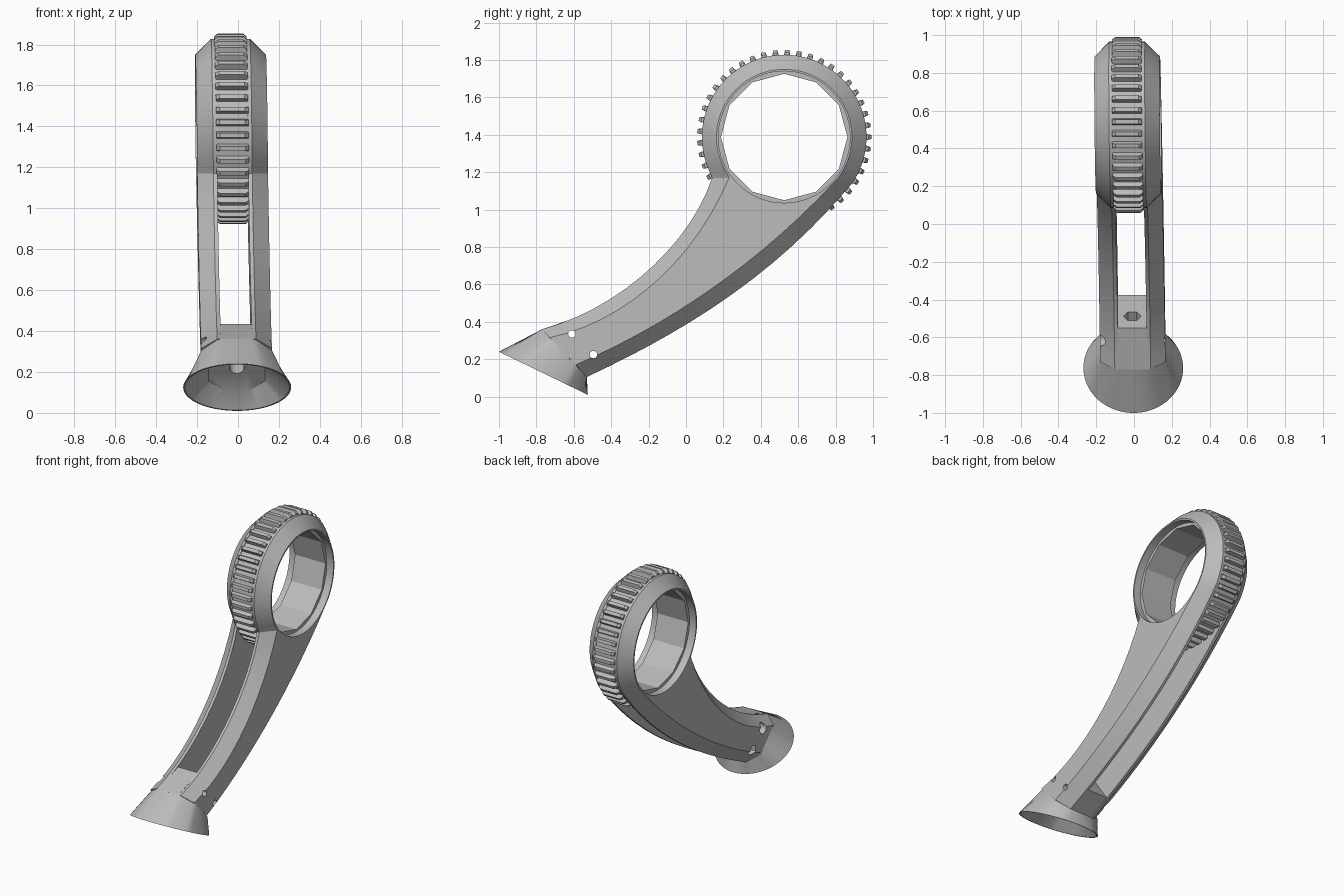
import bpy, bmesh
from math import sin, cos, pi, radians
from mathutils import Vector
from mathutils.geometry import interpolate_bezier

if "Cube" in bpy.data.objects:
    bpy.data.objects.remove(bpy.data.objects["Cube"])

grey = bpy.data.materials.new("plain_grey")
grey.use_nodes = True
tone = (0.5, 0.5, 0.5, 1)
grey.diffuse_color = tone
grey.node_tree.nodes["Principled BSDF"].inputs["Base Color"].default_value = tone

CY, CZ = 0.525, 1.388   # ring centre
GAP = 0.076             # half the slot between the two side plates
SIDE = 0.173            # half the full width


def loft(name, loops):
    """Solid skinned through matching loops, leaning slightly to one side."""
    bm = bmesh.new()
    rows = [[bm.verts.new((x - 0.01 - 0.012 * z - 0.01 * y, y, z)) for x, y, z in loop]
            for loop in loops]
    n = len(rows[0])
    for a, b in zip(rows, rows[1:]):
        for i in range(n):
            j = (i + 1) % n
            bm.faces.new((a[i], a[j], b[j], b[i]))
    bm.faces.new(rows[0])
    bm.faces.new(rows[-1])
    bmesh.ops.recalc_face_normals(bm, faces=bm.faces)
    mesh = bpy.data.meshes.new(name)
    bm.to_mesh(mesh)
    bm.free()
    mesh.materials.append(grey)
    ob = bpy.data.objects.new(name, mesh)
    bpy.context.collection.objects.link(ob)
    return ob


def at(x, profile):
    return [(x, y, z) for y, z in profile]


def arc(r, start, end, count):
    angles = [radians(start + (end - start) * i / count) for i in range(count + 1)]
    return [(CY + r * cos(a), CZ + r * sin(a)) for a in angles]


def curve(*pts):
    found = interpolate_bezier(*[Vector((y, z, 0)) for y, z in pts], 14)
    return [(p.x, p.y) for p in found]


def cross_pin(y, z, r, sides, x0, x1):
    """Cutter running across the model."""
    ring = [(y + r * cos(2 * pi * i / sides + pi / 2), z + r * sin(2 * pi * i / sides + pi / 2))
            for i in range(sides)]
    return loft("cutter", [at(x0, ring), at(x1, ring)])


def cut(ob, cutters):
    for c in cutters:
        c.hide_render = True
        mod = ob.modifiers.new("cut", "BOOLEAN")
        mod.operation = "DIFFERENCE"
        mod.solver = "EXACT"
        mod.object = c
    bpy.ops.object.select_all(action="DESELECT")
    ob.select_set(True)
    bpy.context.view_layer.objects.active = ob
    for mod in list(ob.modifiers):
        bpy.ops.object.modifier_apply(modifier=mod.name)
    bpy.ops.object.shade_smooth_by_angle(angle=radians(28))


# Cutters: ring bore with wider lips, pin holes with recessed heads, lengthwise screw hole
bore = cross_pin(CY, CZ, 0.338, 12, -0.4, 0.4)
lips = [cross_pin(CY, CZ, 0.352, 64, 0.12 * s, 0.4 * s) for s in (1, -1)]
pins = [cross_pin(y, z, r, n, x0, 0.4)
        for y, z, r, n, x0 in ((-0.61, 0.335, 0.02, 20, -0.4), (-0.495, 0.225, 0.02, 20, -0.4))]
heads = [cross_pin(-0.61, 0.335, 0.036, 24, -0.4, -0.12),
         cross_pin(-0.495, 0.225, 0.036, 6, -0.4, -0.12)]
run, rise = Vector((0, 0.82, 0.57)), Vector((0, -0.57, 0.82))


def screw(r, sides, start, end):
    origin = Vector((0, -0.65, 0.235))
    return loft("cutter", [[origin + run * d + Vector((r * cos(2 * pi * i / sides), 0, 0))
                            + rise * r * sin(2 * pi * i / sides) for i in range(sides)]
                           for d in (start, end)])


screws = [screw(0.036, 24, -0.2, 0.4), screw(0.046, 6, 0.12, 0.4)]

# Side plates: arm and ring in one outline, chamfered towards the outside
edge = (curve((-0.77, 0.36), (-0.36, 0.47), (0.02, 0.81), (0.14, 1.17))
        + arc(0.44, 209, -38, 64)[1:-1]
        + curve((0.87, 1.12), (0.45, 0.62), (-0.05, 0.33), (-0.53, 0.105)))
face = (curve((-0.73, 0.315), (-0.33, 0.40), (0.04, 0.72), (0.23, 1.17))
        + arc(0.362, 217, -41, 64)[1:-1]
        + curve((0.795, 1.15), (0.40, 0.72), (-0.10, 0.38), (-0.59, 0.17)))
for name, s in (("left_side_plate", 1), ("right_side_plate", -1)):
    plate = loft(name, [at(GAP * s, edge), at(0.095 * s, edge), at(SIDE * s, face)])
    cut(plate, [bore] + lips + pins + (heads if s < 0 else []))

# Toothed band between the plates
TEETH = 45


def teeth(tip):
    step = 2 * pi / TEETH
    return [(CY + r * cos((i + f) * step), CZ + r * sin((i + f) * step))
            for i in range(TEETH)
            for f, r in ((-0.28, 0.436), (-0.17, tip), (0.17, tip), (0.28, 0.436))]


band = loft("toothed_band", [at(x, teeth(tip)) for x, tip in
                             ((-0.079, 0.452), (-0.062, 0.466), (0.062, 0.466), (0.079, 0.452))])
cut(band, [bore])

# Block joining the plates at the lower end
block = [(-0.77, 0.36), (-0.55, 0.435), (-0.375, 0.185), (-0.53, 0.105)]
core = loft("joining_block", [at(-GAP - 0.003, block), at(GAP + 0.003, block)])
cut(core, pins + screws)

# Flared foot: round rim blending into the eight-sided neck
SEG = 72


def rim(r, lift=0):
    return [(r * cos(a), -0.7625 - 0.9 * r * sin(a) + 0.436 * lift,
             0.125 + 0.436 * r * sin(a) + 0.9 * lift)
            for a in (2 * pi * i / SEG for i in range(SEG))]


def neck(scale, back=0):
    pts = []
    for i in range(SEG):
        a = 2 * pi * i / SEG
        c, s = cos(a), sin(a)
        reach = scale * min(SIDE / max(abs(c), 1e-6), 0.175 / max(abs(s), 1e-6),
                            0.02127 / (0.075 * abs(c) + 0.083 * abs(s)))
        pts.append((reach * c, -0.65 - 0.686 * reach * s - 0.73 * back,
                    0.2325 + 0.728 * reach * s - 0.686 * back))
    return pts


foot = loft("flared_foot", [neck(1), rim(0.264), rim(0.256), neck(0.8, 0.025)])
cut(foot, screws[:1])

# Remove the cutters
for ob in [o for o in bpy.data.objects if o.name.startswith("cutter")]:
    bpy.data.objects.remove(ob)
